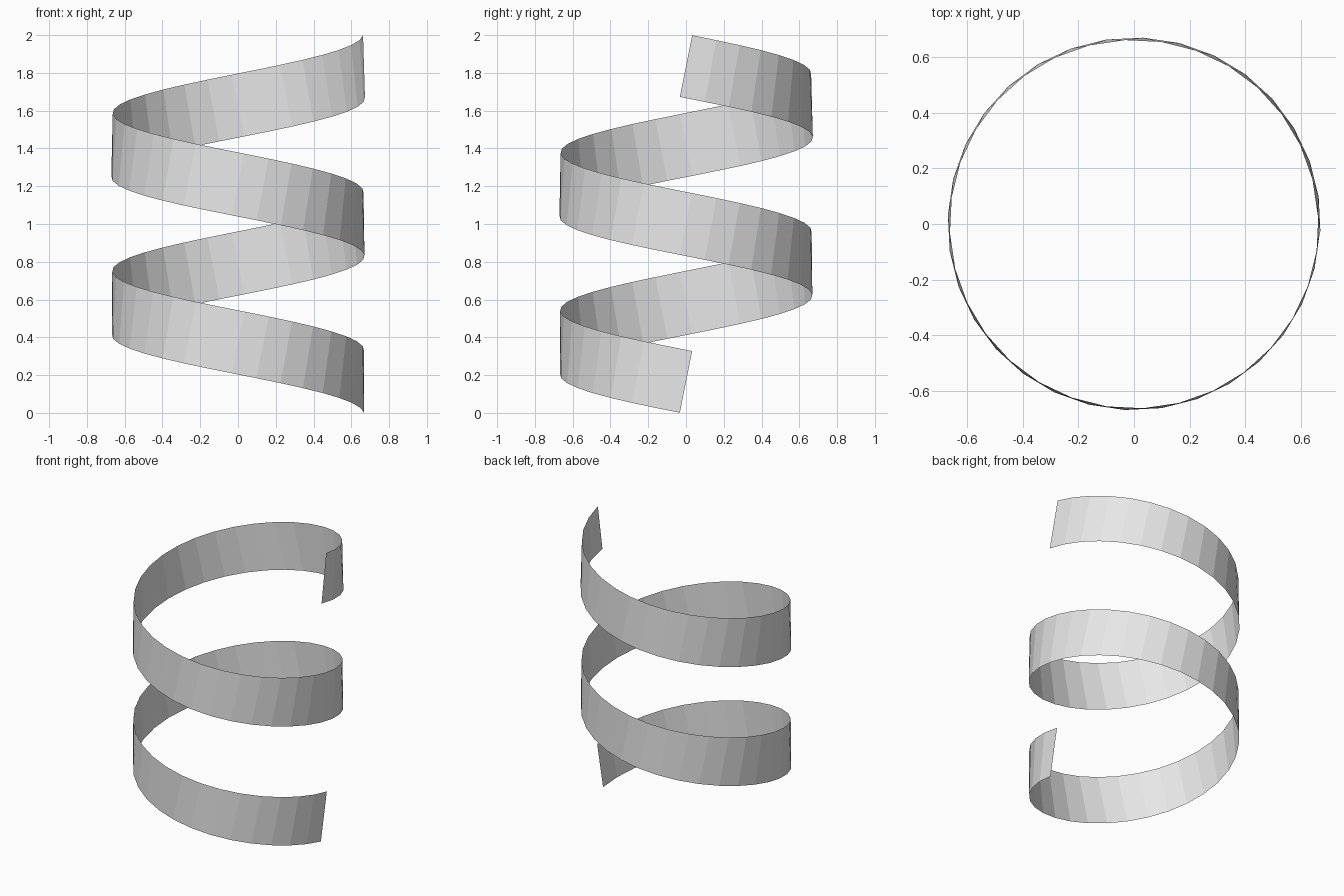
import bpy, bmesh
from math import cos, sin, tau
from mathutils import Vector

cube = bpy.data.objects.get("Cube")
if cube:
    bpy.data.objects.remove(cube)

RADIUS, WIDTH, TURNS, SEGMENTS = 0.667, 0.333, 2, 32
Z_START, Z_END = 0.164, 1.836
LEAN = 0.03  # inward lean gained along the whole ribbon

grey = bpy.data.materials.new("light_grey")
grey.use_nodes = True
colour = (0.8, 0.8, 0.8, 1)
grey.diffuse_color = colour
grey.node_tree.nodes["Principled BSDF"].inputs["Base Color"].default_value = colour

# Flat ribbon swept along a helix, each rung square to the path
bm = bmesh.new()
climb = (Z_END - Z_START) / (TURNS * tau)
count = TURNS * SEGMENTS
previous = None
for i in range(count + 1):
    t = i / count
    a = -t * TURNS * tau
    outward = Vector((cos(a), sin(a), 0))
    centre = outward * RADIUS + Vector((0, 0, Z_START + t * (Z_END - Z_START)))
    tangent = Vector((sin(a) * RADIUS, -cos(a) * RADIUS, climb)).normalized()
    across = tangent.cross(outward)
    if across.z < 0:
        across.negate()
    across = (across - outward * LEAN * t).normalized() * WIDTH / 2
    rung = [bm.verts.new(centre - across), bm.verts.new(centre + across)]
    if previous:
        bm.faces.new((previous[0], previous[1], rung[1], rung[0]))
    previous = rung

mesh = bpy.data.meshes.new("spiral_ribbon")
bm.to_mesh(mesh)
bm.free()
mesh.materials.append(grey)
ribbon = bpy.data.objects.new("spiral_ribbon", mesh)
bpy.context.collection.objects.link(ribbon)
